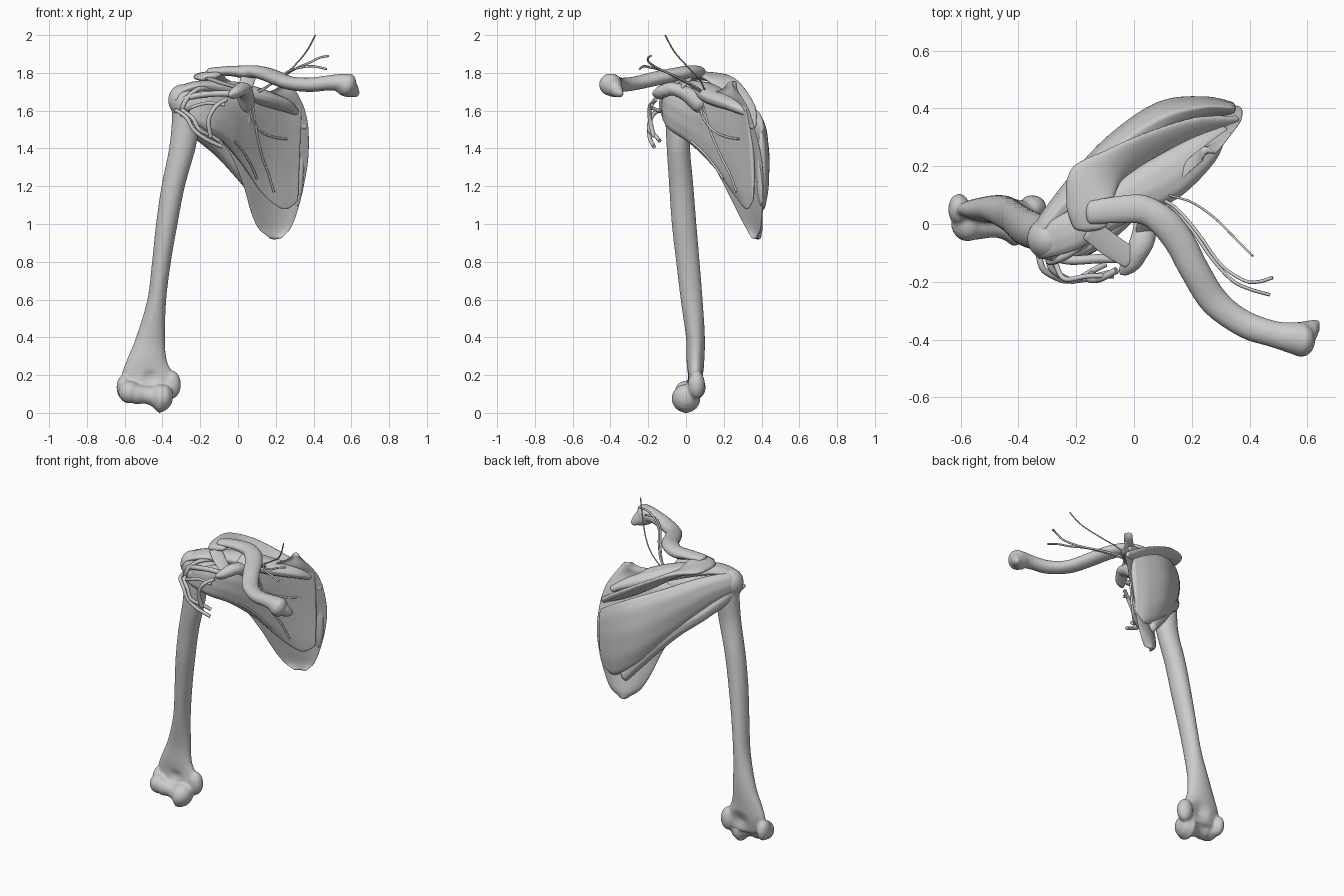
import bpy, bmesh, math
from mathutils import Vector as V, Matrix


def smooth(rows, steps):
    """Catmull-Rom interpolation of equal-length number rows."""
    out = []
    for i in range(len(rows) - 1):
        p0, p1, p2, p3 = (rows[min(max(i + k, 0), len(rows) - 1)] for k in (-1, 0, 1, 2))
        for s in range(steps):
            t = s / steps
            out.append([0.5 * (2 * b + (c - a) * t + (2 * a - 5 * b + 4 * c - d) * t * t
                               + (3 * b - a - 3 * c + d) * t ** 3)
                        for a, b, c, d in zip(p0, p1, p2, p3)])
    return out + [list(rows[-1])]


def finish(name, bm):
    bmesh.ops.recalc_face_normals(bm, faces=bm.faces)
    for f in bm.faces:
        f.smooth = True
    me = bpy.data.meshes.new(name)
    bm.to_mesh(me)
    bm.free()
    ob = bpy.data.objects.new(name, me)
    bpy.context.collection.objects.link(ob)
    return ob


def loft(name, rows, bow=0.0, ridge=0.0, n=40, steps=7, axis=None):
    """Rows: centre xyz, half-width vector xyz, half thickness. Ends are rounded."""
    secs = smooth(rows, steps)
    cs = [V(s[:3]) for s in secs]
    rings = []
    for i, s in enumerate(secs):
        tan = axis or (cs[min(i + 1, len(cs) - 1)] - cs[max(i - 1, 0)]).normalized()
        a = V(s[3:6])
        rings.append((cs[i], a, tan.cross(a).normalized(), s[6], tan, 1.0))

    def cap(r, sign):
        c, a, b, t, tan, _ = r
        h = 0.8 * min(a.length, t) * sign
        return [(c + tan * h * math.sin(q), a, b, t, tan, math.cos(q)) for q in (0.5, 1.0, 1.35)]
    rings = cap(rings[0], -1)[::-1] + rings + cap(rings[-1], 1)
    bm = bmesh.new()
    loops = []
    for c, a, b, t, tan, k in rings:
        ring = []
        for j in range(n):
            q = 2 * math.pi * j / n
            r = k * (1 + ridge * math.sin(10 * q))
            ring.append(bm.verts.new(c + a * math.cos(q) * r
                        + b * (t * math.sin(q) * r + bow * (1 - (k * math.cos(q)) ** 2))))
        loops.append(ring)
    for r0, r1 in zip(loops, loops[1:]):
        for j in range(n):
            bm.faces.new((r0[j], r0[(j + 1) % n], r1[(j + 1) % n], r1[j]))
    bm.faces.new(loops[0])
    bm.faces.new(loops[-1])
    return finish(name, bm)


def ball(name, c, r):
    bm = bmesh.new()
    bmesh.ops.create_uvsphere(bm, u_segments=28, v_segments=18, radius=1)
    bmesh.ops.transform(bm, matrix=Matrix.Translation(c) @ Matrix.Diagonal((*r, 1)), verts=bm.verts)
    return finish(name, bm)


def fuse(name, parts, voxel, relax):
    """Join parts into one continuous organic surface."""
    bpy.ops.object.select_all(action='DESELECT')
    for p in parts:
        p.select_set(True)
    bpy.context.view_layer.objects.active = parts[0]
    bpy.ops.object.join()
    ob = parts[0]
    ob.name = name
    m = ob.modifiers.new("Blend", 'REMESH')
    m.mode, m.voxel_size, m.use_smooth_shade = 'VOXEL', voxel, True
    s = ob.modifiers.new("Relax", 'SMOOTH')
    s.factor, s.iterations = 0.5, relax
    return ob


def tube(name, pts, r):
    cu = bpy.data.curves.new(name, 'CURVE')
    cu.dimensions, cu.bevel_depth, cu.bevel_resolution, cu.use_fill_caps = '3D', r, 2, True
    path = smooth(pts, 7)
    sp = cu.splines.new('POLY')
    sp.points.add(len(path) - 1)
    for p, q in zip(sp.points, path):
        p.co = (*q, 1)
    sp.use_smooth = True
    ob = bpy.data.objects.new(name, cu)
    bpy.context.collection.objects.link(ob)
    return ob


# Upper arm bone: shaft, head, tubercles and elbow condyles
shaft = loft("shaft", [(x, y, z, a, 0, 0, t) for x, y, z, a, t in (
    (-.465, .04, .12, .13, .04), (-.478, .05, .2, .137, .042), (-.483, .05, .28, .106, .047),
    (-.463, .05, .4, .077, .05), (-.43, .03, .6, .05, .058), (-.405, .01, .8, .05, .062),
    (-.377, -.01, 1, .057, .065), (-.343, -.025, 1.2, .062, .064), (-.295, -.04, 1.4, .07, .062),
    (-.275, -.04, 1.55, .075, .07), (-.26, -.045, 1.65, .09, .075))])
trochlea = loft("trochlea", [(x, 0, z, 0, 0, r, r) for x, z, r in (
    (-.54, .1, .055), (-.49, .095, .047), (-.45, .085, .055), (-.42, .076, .076), (-.4, .078, .072))])
humerus = fuse("humerus", [
    shaft, trochlea,
    ball("capitulum", (-.575, .0, .11), (.058, .06, .06)),
    ball("lateral_epicondyle", (-.605, .05, .135), (.038, .055, .065)),
    ball("medial_epicondyle", (-.352, .055, .15), (.05, .045, .075)),
    ball("head", (-.215, -.025, 1.63), (.095, .095, .1)),
    ball("greater_tubercle", (-.295, -.05, 1.655), (.075, .075, .085)),
    ball("lesser_tubercle", (-.27, -.1, 1.62), (.04, .035, .05))], .008, 6)
# Hollows above the elbow joint, front and back
for v in humerus.data.vertices:
    for c, r, d in (((-.465, .01, .185), .045, .018), ((-.45, .09, .17), .07, -.028)):
        k = 1 - (v.co - V(c)).length / r
        if k > 0:
            v.co.y += d * k

# Shoulder blade: thin curved plate between its outer and inner borders
edges = (((.165, .345, .93), (.235, .375, .93)), ((.11, .32, .975), (.277, .395, .975)),
         ((.07, .275, 1.06), (.312, .402, 1.06)), ((.03, .205, 1.2), (.348, .41, 1.2)),
         ((-.03, .125, 1.35), (.372, .4, 1.35)), ((-.12, .045, 1.5), (.373, .365, 1.5)),
         ((-.1, .03, 1.6), (.355, .335, 1.6)), ((.07, .08, 1.665), (.328, .3, 1.665)),
         ((.2, .19, 1.715), (.3, .265, 1.715)), ((.235, .22, 1.745), (.28, .245, 1.745)))
loft("scapula_blade", [(*((V(l) + V(m)) / 2), *((V(m) - V(l)) / 2), .014) for l, m in edges],
     bow=.025, n=64, axis=V((0, 0, 1)))
# Shoulder blade: spine with acromion, coracoid and socket
spine = loft("spine", [
    (.355, .36, 1.52, 0, .012, .02, .014), (.22, .33, 1.585, 0, .04, .035, .018),
    (.06, .265, 1.67, -.01, .055, .04, .018), (-.06, .21, 1.74, -.03, .05, .03, .021),
    (-.14, .15, 1.775, -.08, .04, .01, .024), (-.155, .06, 1.785, -.08, .0, -.01, .024),
    (-.15, -.01, 1.78, -.06, -.005, -.012, .02)])
coracoid = loft("coracoid", [
    (.04, .07, 1.64, .05, 0, 0, .05), (.04, 0, 1.69, .042, 0, 0, .04),
    (.025, -.07, 1.715, .045, 0, 0, .035), (0, -.125, 1.7, .045, .015, 0, .035),
    (-.015, -.15, 1.685, .038, .015, 0, .03)])
neck = loft("neck", [
    (.04, .11, 1.57, 0, 0, .09, .04), (-.05, .06, 1.58, 0, 0, .09, .045),
    (-.11, .02, 1.59, 0, 0, .115, .07), (-.13, .01, 1.59, 0, 0, .115, .075)])
fuse("scapula_processes", [spine, coracoid, neck], .008, 3)

# Collar bone with flared inner end
clavicle = loft("clavicle", [
    (-.15, .04, 1.805, 0, .042, 0, .022), (-.05, .05, 1.81, 0, .048, 0, .026),
    (.03, .05, 1.805, .01, .05, 0, .034), (.1, .01, 1.805, .04, .035, 0, .034),
    (.16, -.065, 1.79, .047, .025, 0, .036), (.21, -.16, 1.77, .044, .027, 0, .038),
    (.28, -.27, 1.745, .037, .034, 0, .036), (.38, -.345, 1.737, .015, .045, 0, .038),
    (.48, -.38, 1.747, .008, .045, 0, .04), (.54, -.393, 1.748, .005, .053, 0, .047),
    (.578, -.4, 1.738, .005, .06, 0, .062)])
inner_end = loft("inner_end", [
    (.56, -.39, 1.73, 0, .05, 0, .05), (.6, -.38, 1.71, 0, .045, 0, .045),
    (.625, -.36, 1.69, 0, .03, 0, .024)])
fuse("clavicle", [clavicle, inner_end], .008, 3)

# Rotator cuff muscles, each lofted from origin to insertion
subscap = loft("subscapularis", [
    (.325, .335, 1.38, .01, -.02, .26, .012), (.24, .285, 1.38, 0, -.035, .3, .022),
    (.13, .205, 1.42, 0, -.05, .26, .035), (.03, .11, 1.485, 0, -.04, .18, .048),
    (-.07, .01, 1.55, 0, -.02, .125, .058), (-.16, -.07, 1.59, 0, 0, .1, .05),
    (-.24, -.11, 1.61, 0, 0, .07, .032), (-.275, -.115, 1.61, 0, 0, .055, .02)],
    bow=.015, ridge=.012, n=60)
loft("infraspinatus", [
    (.33, .4, 1.29, .01, 0, .19, .025), (.24, .4, 1.305, 0, 0, .235, .042),
    (.11, .365, 1.38, 0, 0, .225, .063), (-.03, .27, 1.48, 0, .01, .18, .065),
    (-.14, .165, 1.565, 0, .01, .135, .062), (-.23, .075, 1.625, 0, 0, .1, .05),
    (-.3, -.005, 1.655, 0, 0, .075, .04), (-.325, -.045, 1.66, 0, 0, .055, .03)],
    ridge=.012, n=60)
loft("teres_minor", [
    (.18, .38, 1.08, .02, 0, .03, .03), (.1, .345, 1.19, .02, 0, .05, .042),
    (0, .275, 1.315, .02, 0, .058, .05), (-.1, .2, 1.415, .01, 0, .058, .052),
    (-.2, .105, 1.495, 0, 0, .058, .05), (-.285, .02, 1.57, 0, 0, .055, .038),
    (-.315, -.01, 1.59, 0, 0, .045, .025)], ridge=.015)
loft("supraspinatus", [
    (.31, .32, 1.59, -.01, .015, 0, .02), (.24, .255, 1.63, -.035, .045, 0, .035),
    (.12, .165, 1.67, -.04, .07, 0, .045), (0, .1, 1.705, -.035, .065, 0, .045),
    (-.12, .03, 1.725, -.03, .06, 0, .035), (-.23, -.03, 1.73, -.025, .06, 0, .025),
    (-.31, -.06, 1.7, -.015, .055, 0, .022), (-.335, -.07, 1.66, -.01, .05, 0, .018)], ridge=.015)

# Ligaments and biceps tendon
loft("coracoacromial_ligament", [
    (-.15, -.02, 1.77, .025, .03, 0, .008), (-.08, -.075, 1.745, .025, .032, 0, .008),
    (-.01, -.12, 1.725, .022, .03, 0, .008)])
loft("coracoclavicular_ligament", [
    (.04, -.03, 1.72, .035, .01, 0, .01), (.05, .01, 1.76, .04, .01, 0, .01),
    (.06, .04, 1.79, .04, .01, 0, .01)])
tube("biceps_tendon", [(-.13, -.02, 1.72), (-.22, -.1, 1.71), (-.285, -.13, 1.64),
                       (-.295, -.115, 1.57)], .013)
tube("coracohumeral_ligament", [(-.02, -.12, 1.69), (-.12, -.12, 1.69), (-.22, -.125, 1.68),
                                (-.29, -.11, 1.66)], .016)

# Arteries and veins wrapping the neck of the arm bone
for i, o in enumerate((0, .03)):
    tube("circumflex_vessel_%d" % i, [
        (-.33 + o, -.1, 1.6 + o / 2), (-.315 + o, -.155, 1.595), (-.27 + o, -.185, 1.56),
        (-.235 + o, -.195, 1.5), (-.17 + o, -.19 + o, 1.45 + o / 2), (-.085 - o / 2, -.17 + o, 1.41 + o)],
        .011)
tube("axillary_branch", [(-.06, -.16, 1.66), (-.12, -.19, 1.62), (-.155, -.19, 1.55),
                         (-.145, -.17, 1.46)], .012)
tube("cuff_vessel", [(-.27, -.14, 1.6), (-.24, -.19, 1.62), (-.16, -.18, 1.64), (-.07, -.18, 1.63)], .009)

# Nerves and vessels passing under the collar bone
tube("suprascapular_nerve", [(.41, -.11, 2.0), (.36, -.06, 1.91), (.28, .02, 1.82), (.2, .075, 1.76),
                             (.12, .1, 1.71), (.05, .13, 1.69)], .004)
tube("neck_vessel_upper", [(.48, -.185, 1.89), (.43, -.2, 1.88), (.38, -.195, 1.855), (.3, -.14, 1.82),
                           (.22, -.03, 1.77), (.14, .06, 1.72), (.06, .1, 1.69)], .006)
tube("neck_vessel_lower", [(.47, -.245, 1.82), (.4, -.225, 1.835), (.34, -.195, 1.83), (.27, -.12, 1.81),
                           (.2, -.02, 1.76), (.13, .06, 1.71), (.06, .1, 1.68)], .006)

# Nerves lying on the front of the blade muscle
bpy.context.view_layer.update()
for i, line in enumerate((((.06, 1.64), (.075, 1.56), (.12, 1.49), (.19, 1.46), (.26, 1.45)),
                          ((.08, 1.62), (.1, 1.48), (.13, 1.35), (.16, 1.27), (.19, 1.17)),
                          ((-.02, 1.44), (.03, 1.38), (.07, 1.31), (.1, 1.24)))):
    hits = [(x, z, subscap.ray_cast((x, -1, z), (0, 1, 0))) for x, z in line]
    tube("subscapular_nerve_%d" % i, [(x, h[1].y - .003, z) for x, z, h in hits if h[0]], .006)
